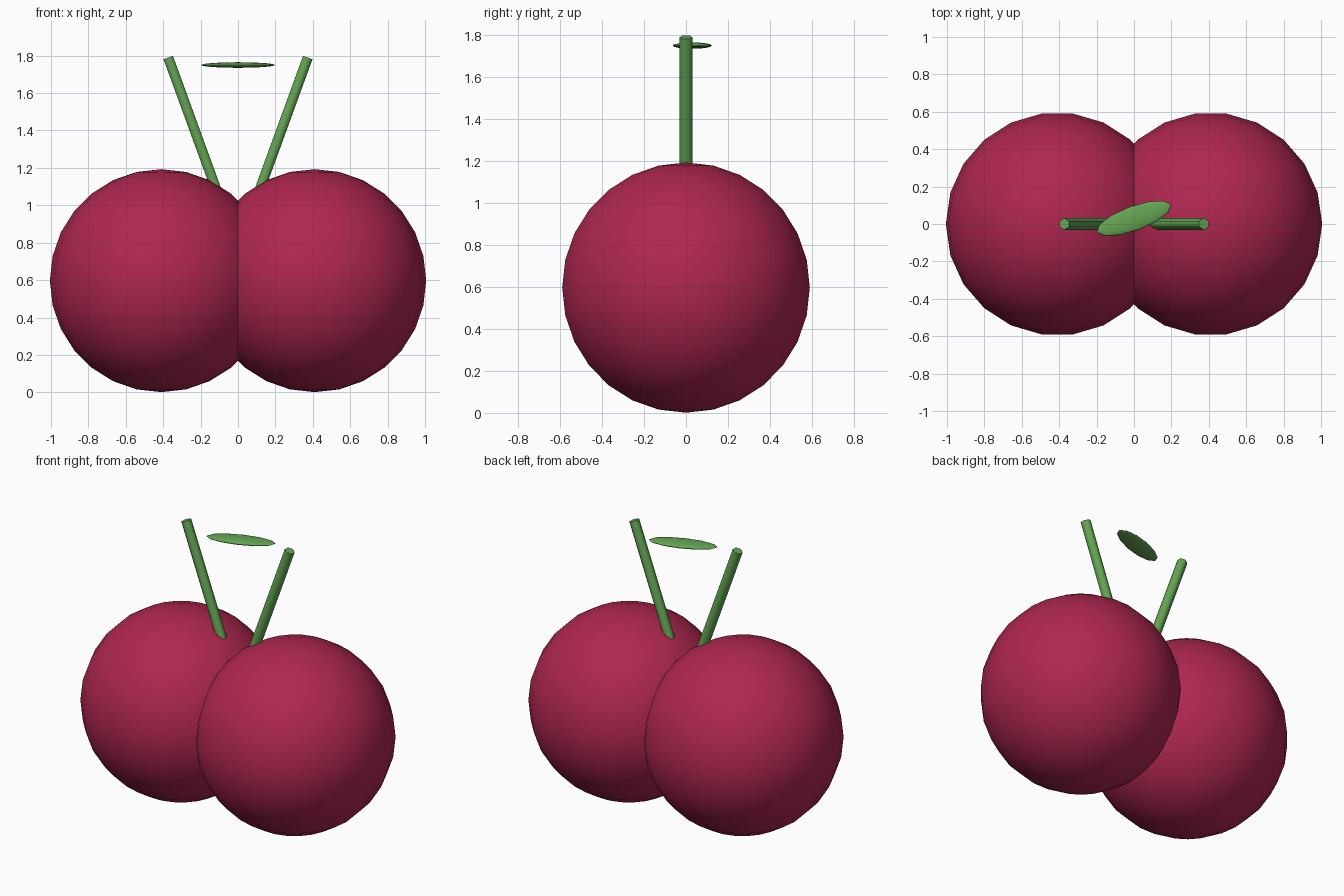
import bpy
from math import radians, sin, cos

if "Cube" in bpy.data.objects:
    bpy.data.objects.remove(bpy.data.objects["Cube"])


def material(name, color):
    m = bpy.data.materials.new(name)
    m.diffuse_color = (*color, 1)
    m.use_nodes = True
    m.node_tree.nodes["Principled BSDF"].inputs["Base Color"].default_value = m.diffuse_color
    return m


red = material("cherry_red", (0.43, 0.02, 0.08))
green = material("stem_green", (0.13, 0.38, 0.09))


def finish(name, mat, angle):
    ob = bpy.context.object
    ob.name = name
    ob.data.materials.append(mat)
    bpy.ops.object.shade_smooth_by_angle(angle=radians(angle))
    return ob


TILT = radians(20)
STEM = 0.84

for side, label in ((-1, "left"), (1, "right")):
    # Fruit: 22 segments, 14 rings, a vertex column on +y and -y
    bpy.ops.mesh.primitive_uv_sphere_add(
        segments=22, ring_count=14, radius=0.596,
        location=(side * 0.41, 0, 0.597), rotation=(0, 0, radians(90)))
    finish(label + "_cherry", red, 60)

    # Stem: six-sided rod leaning outwards
    bpy.ops.mesh.primitive_cylinder_add(
        vertices=6, radius=0.031, depth=STEM,
        location=(side * (0.373 - sin(TILT) * STEM / 2), 0,
                  1.79 - cos(TILT) * STEM / 2),
        rotation=(0, side * TILT, 0))
    finish(label + "_stem", green, 65)

# Leaf: flattened ellipsoid turned about z
bpy.ops.mesh.primitive_uv_sphere_add(
    segments=12, ring_count=8, radius=1,
    location=(0, 0.03, 1.75), rotation=(0, 0, TILT))
leaf = finish("leaf", green, 60)
leaf.scale = (0.212, 0.066, 0.015)
